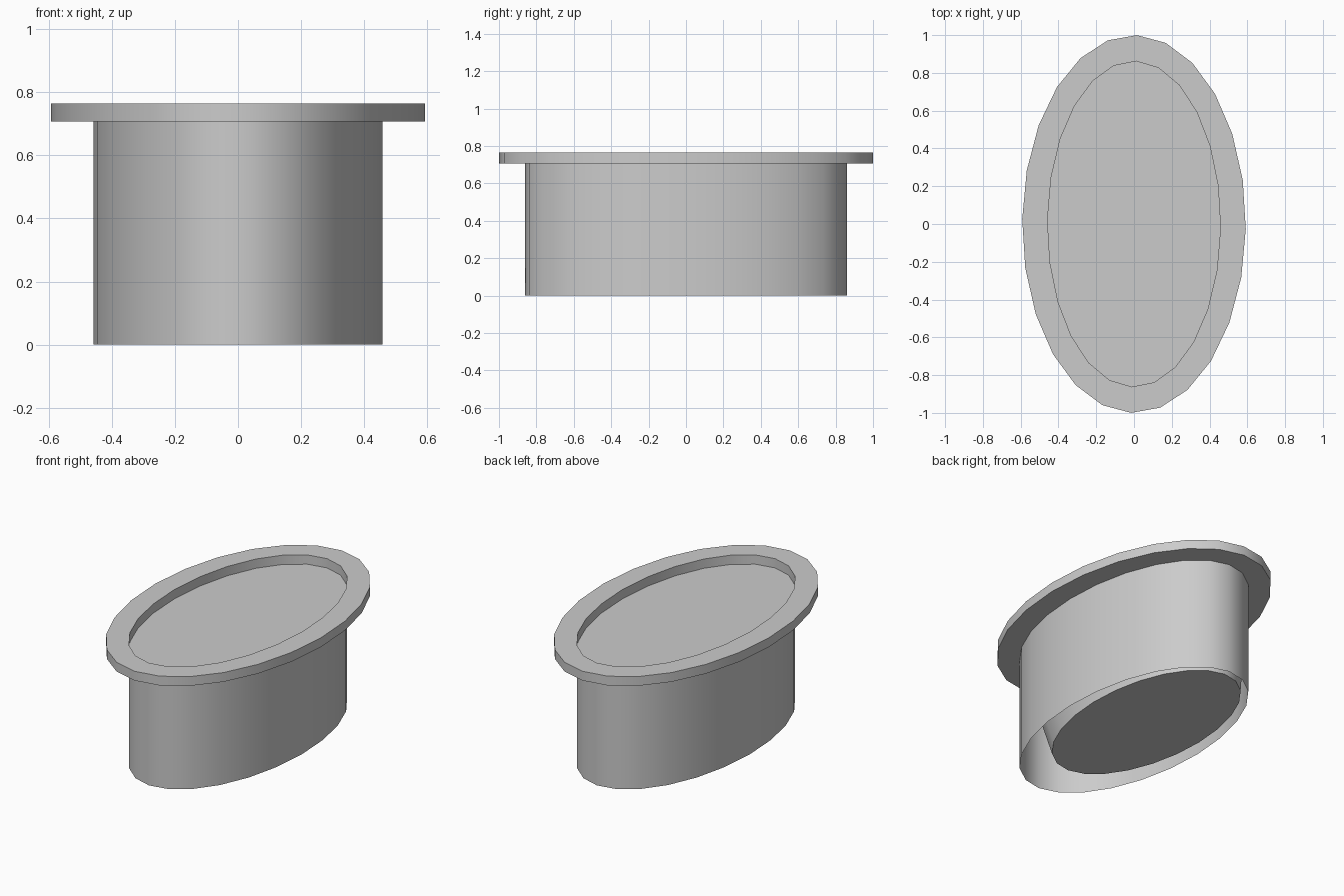
import bpy, bmesh, math

if "Cube" in bpy.data.objects:
    bpy.data.objects.remove(bpy.data.objects["Cube"])

N = 24
TWIST = math.radians(-1.5)

grey = bpy.data.materials.new("plain_grey")
grey.diffuse_color = (0.6, 0.6, 0.6, 1)
grey.use_nodes = True
grey.node_tree.nodes["Principled BSDF"].inputs["Base Color"].default_value = grey.diffuse_color


def loft(name, rings, cap_start=False, cap_end=False, closed=False):
    """Skin a stack of ellipses given as (x radius, y radius, y offset, z)."""
    bm = bmesh.new()
    loops = []
    for rx, ry, oy, z in rings:
        angles = [TWIST + 2 * math.pi * i / N for i in range(N)]
        loops.append([bm.verts.new((rx * math.cos(a), oy + ry * math.sin(a), z))
                      for a in angles])
    pairs = list(zip(loops, loops[1:]))
    if closed:
        pairs.append((loops[-1], loops[0]))
    for low, high in pairs:
        for i in range(N):
            j = (i + 1) % N
            bm.faces.new((low[i], low[j], high[j], high[i]))
    if cap_start:
        bm.faces.new(loops[0][::-1])
    if cap_end:
        bm.faces.new(loops[-1])
    mesh = bpy.data.meshes.new(name)
    bm.to_mesh(mesh)
    bm.free()
    mesh.materials.append(grey)
    obj = bpy.data.objects.new(name, mesh)
    bpy.context.collection.objects.link(obj)
    bpy.ops.object.select_all(action='DESELECT')
    obj.select_set(True)
    bpy.context.view_layer.objects.active = obj
    bpy.ops.object.shade_smooth_by_angle(angle=math.radians(30))
    return obj


RIM_LOW, RIM_TOP = 0.707, 0.765
OUT = (0.592, 1.0, 0)
WALL = (0.458, 0.862, 0)

# Flat flange around the top
loft("rim", [(*OUT, RIM_LOW), (*OUT, RIM_TOP), (*WALL, RIM_TOP), (*WALL, RIM_LOW)],
     closed=True)

# Thin outer wall, open at the bottom
loft("skirt", [(*WALL, 0), (*WALL, RIM_LOW)])

# Tapered inner body, its top forming the recessed floor
loft("inner_body", [(0.38, 0.71, 0.11, 0.002), (*WALL, RIM_LOW)],
     cap_start=True, cap_end=True)
